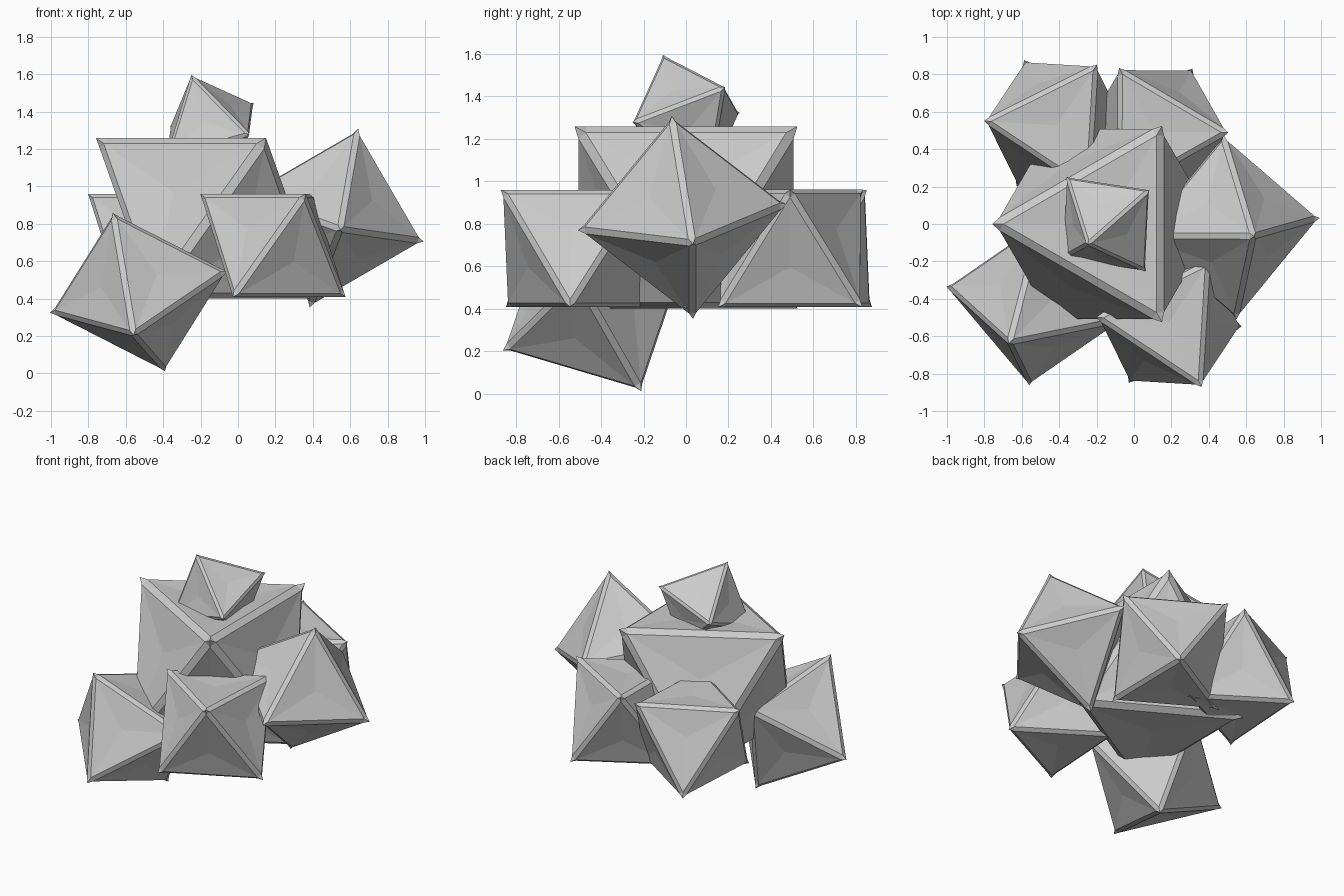
import bpy, bmesh, math
from mathutils import Vector

if "Cube" in bpy.data.objects:
    bpy.data.objects.remove(bpy.data.objects["Cube"])


def crystal(name, centre, radius, ax, ay):
    """Octahedron with chamfered edges, sharp tips and slightly dished faces."""
    c = Vector(centre)
    x = Vector(ax).normalized()
    y = Vector(ay)
    y = (y - x * y.dot(x)).normalized()
    axes = [x, y, x.cross(y)]
    bm = bmesh.new()
    tip = {(i, s): bm.verts.new(c + axes[i] * s * radius)
           for i in range(3) for s in (-1, 1)}
    inset = {}
    # dished triangular faces
    for sx in (-1, 1):
        for sy in (-1, 1):
            for sz in (-1, 1):
                f = (sx, sy, sz)
                mid = sum((tip[i, f[i]].co for i in range(3)), Vector()) / 3
                for i in range(3):
                    inset[f, i] = bm.verts.new(tip[i, f[i]].co.lerp(mid, 0.10))
                hub = bm.verts.new(mid - (mid - c).normalized() * radius * 0.025)
                for i in range(3):
                    bm.faces.new((inset[f, i], inset[f, (i + 1) % 3], hub))
    # chamfer strips running to the tips
    for i in range(3):
        j, k = (i + 1) % 3, (i + 2) % 3
        for si in (-1, 1):
            for sj in (-1, 1):
                f, g = [0] * 3, [0] * 3
                f[i] = g[i] = si
                f[j] = g[j] = sj
                f[k], g[k] = 1, -1
                f, g = tuple(f), tuple(g)
                bm.faces.new((inset[f, i], inset[f, j], inset[g, j], inset[g, i]))
                bm.faces.new((tip[i, si], inset[f, i], inset[g, i]))
                bm.faces.new((tip[j, sj], inset[f, j], inset[g, j]))
    bmesh.ops.recalc_face_normals(bm, faces=bm.faces)
    me = bpy.data.meshes.new(name)
    bm.to_mesh(me)
    bm.free()
    ob = bpy.data.objects.new(name, me)
    bpy.context.collection.objects.link(ob)


def flat_crystal(name, centre, radius, degrees):
    """Crystal lying on one face, with a top corner at the given heading."""
    def corner(a):
        a = math.radians(a)
        return (math.cos(a) * math.sqrt(2 / 3), math.sin(a) * math.sqrt(2 / 3),
                math.sqrt(1 / 3))
    crystal(name, centre, radius, corner(degrees), corner(degrees + 120))


# crystals lying flat
flat_crystal("core_crystal", (-0.153, 0, 0.83), 0.742, 180)
flat_crystal("front_crystal", (0.187, -0.523, 0.684), 0.477, -63.5)
flat_crystal("back_right_crystal", (0.113, 0.493, 0.684), 0.48, -0.5)
flat_crystal("back_left_crystal", (-0.413, 0.527, 0.684), 0.477, -63.5)

# tilted crystals
crystal("low_left_crystal", (-0.53, -0.425, 0.435), 0.495,
        (-0.14, -0.215, 0.425), (-0.47, 0.095, -0.12))
crystal("right_crystal", (0.513, -0.017, 0.83), 0.498,
        (0.13, -0.05, 0.48), (0.48, 0.05, -0.13))
crystal("top_crystal", (-0.15, 0, 1.30), 0.33,
        (-0.10, -0.11, 0.30), (0.23, 0.18, 0.15))
